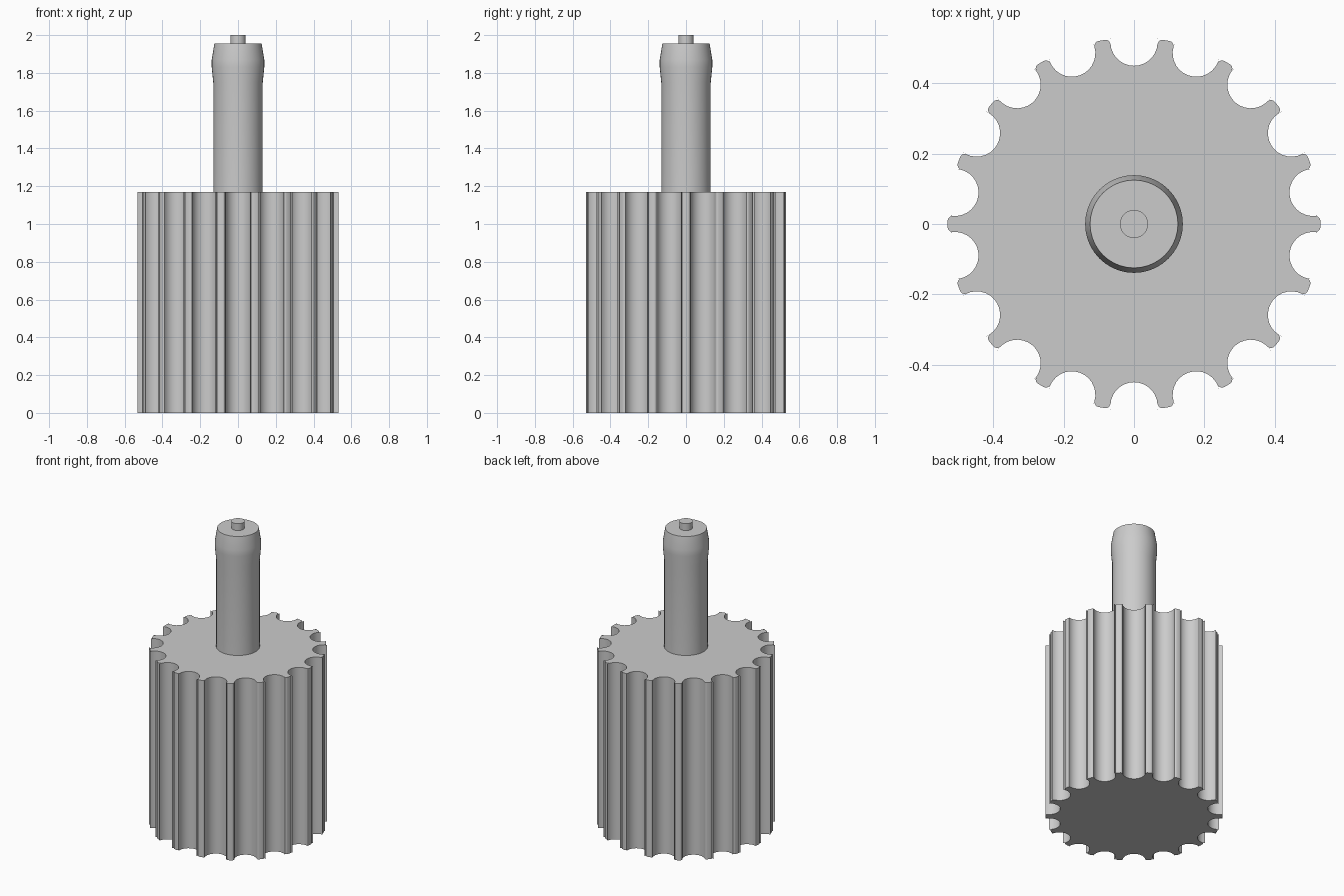
import bpy, bmesh, math
from mathutils import Vector, Matrix

cube = bpy.data.objects.get("Cube")
if cube:
    bpy.data.objects.remove(cube, do_unlink=True)

GREY = 0.6
TEETH = 18
GEAR_TOP = 1.17

steel = bpy.data.materials.new("plain grey")
steel.diffuse_color = (GREY, GREY, GREY, 1)
steel.use_nodes = True
steel.node_tree.nodes["Principled BSDF"].inputs["Base Color"].default_value = (GREY, GREY, GREY, 1)


def finish(name, bm):
    """Turn a bmesh into a shaded object."""
    bmesh.ops.remove_doubles(bm, verts=bm.verts, dist=0.0001)
    bmesh.ops.recalc_face_normals(bm, faces=bm.faces)
    mesh = bpy.data.meshes.new(name)
    bm.to_mesh(mesh)
    bm.free()
    mesh.materials.append(steel)
    obj = bpy.data.objects.new(name, mesh)
    bpy.context.collection.objects.link(obj)
    bpy.ops.object.select_all(action='DESELECT')
    obj.select_set(True)
    bpy.context.view_layer.objects.active = obj
    bpy.ops.object.shade_smooth_by_angle(angle=math.radians(30))
    return obj


def arc(cx, cy, r, start, end, steps):
    for i in range(steps + 1):
        a = math.radians(start + (end - start) * i / steps)
        yield Vector((cx + r * math.cos(a), cy + r * math.sin(a), 0))


def lathe(name, profile, sides):
    """Spin a radius/height profile around the z axis."""
    bm = bmesh.new()
    verts = [bm.verts.new((r, 0, z)) for r, z in profile]
    edges = [bm.edges.new(pair) for pair in zip(verts, verts[1:])]
    bmesh.ops.spin(bm, geom=verts + edges, cent=(0, 0, 0), axis=(0, 0, 1),
                   angle=math.tau, steps=sides, use_duplicate=False)
    return finish(name, bm)


# Gear body: one rounded tooth and one round gap, repeated around the axis
half_tooth, tip, corner = 0.0225, 0.53, 0.013
step = 360 / TEETH
gap_radius, gap_centre = 0.067, 0.517
tooth = list(arc(tip - corner, -half_tooth + corner, corner, -90, 0, 4))
tooth += arc(tip - corner, half_tooth - corner, corner, 0, 90, 4)
turn = Matrix.Rotation(math.radians(step / 2), 3, 'Z')
gap = [turn @ p for p in arc(gap_centre, 0, gap_radius, 280, 80, 16)]

bm = bmesh.new()
outline = []
for i in range(TEETH):
    spin = Matrix.Rotation(math.radians(step * i), 3, 'Z')
    outline += [bm.verts.new(spin @ p) for p in tooth + gap]
base = bm.faces.new(outline)
top = bmesh.ops.extrude_face_region(bm, geom=[base], use_keep_orig=True)
bmesh.ops.translate(bm, vec=(0, 0, GEAR_TOP),
                    verts=[v for v in top["geom"] if isinstance(v, bmesh.types.BMVert)])
finish("gear_body", bm)

# Shaft with a swollen tapered end
lathe("shaft", [(0, GEAR_TOP - 0.02), (0.131, GEAR_TOP - 0.02), (0.131, 1.75), (0.139, 1.83),
                (0.139, 1.87), (0.125, 1.955), (0, 1.955)], 40)

# Small pin on the shaft end
lathe("end_pin", [(0, 1.94), (0.04, 1.94), (0.04, 2), (0, 2)], 32)
